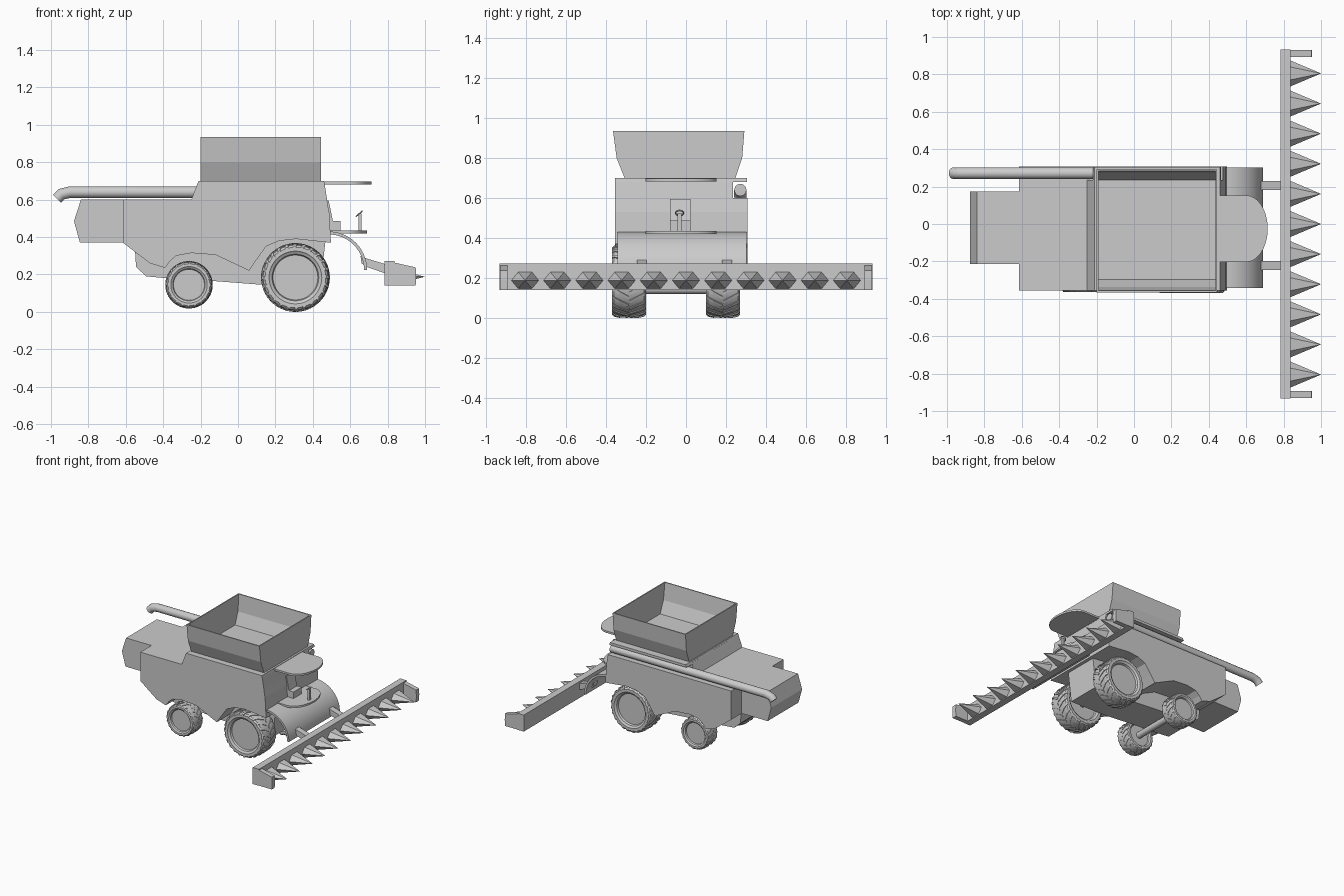
import bpy, bmesh
from math import sin, cos, pi, radians

if "Cube" in bpy.data.objects:
    bpy.data.objects.remove(bpy.data.objects["Cube"])


def make(name, verts, faces, smooth=None):
    me = bpy.data.meshes.new(name)
    me.from_pydata(verts, [], faces)
    bm = bmesh.new()
    bm.from_mesh(me)
    bmesh.ops.recalc_face_normals(bm, faces=bm.faces)
    bm.to_mesh(me)
    bm.free()
    ob = bpy.data.objects.new(name, me)
    bpy.context.collection.objects.link(ob)
    if smooth:
        bpy.ops.object.select_all(action='DESELECT')
        ob.select_set(True)
        bpy.context.view_layer.objects.active = ob
        bpy.ops.object.shade_smooth_by_angle(angle=radians(smooth))
    return ob


def loft(name, rings, smooth=None):
    """Skin closed rings of equal length and cap both ends."""
    n = len(rings[0])
    faces = [(k * n + i, k * n + (i + 1) % n, (k + 1) * n + (i + 1) % n, (k + 1) * n + i)
             for k in range(len(rings) - 1) for i in range(n)]
    faces += [tuple(range(n)), tuple(range((len(rings) - 1) * n, len(rings) * n))]
    return make(name, [v for r in rings for v in r], faces, smooth)


def prism_y(name, profile, y0, y1, smooth=None):
    return loft(name, [[(x, y, z) for x, z in profile] for y in (y0, y1)], smooth)


def box(name, x0, x1, y0, y1, z0, z1):
    return prism_y(name, [(x0, z0), (x1, z0), (x1, z1), (x0, z1)], y0, y1)


def plate(name, x0, x1, xmid, y0, y1, z0, z1):
    """Flat plate with a rounded front edge."""
    c, h = (y0 + y1) / 2, (y1 - y0) / 2
    pts = [(x0, y0)] + [(xmid + (x1 - xmid) * cos(a), c + h * sin(a))
                        for a in (-pi / 2 + pi * i / 20 for i in range(21))] + [(x0, y1)]
    return loft(name, [[(x, y, z) for x, y in pts] for z in (z0, z1)], 30)


# main body with wheel arches
prism_y("body_shell", [
    (-0.615, 0.60), (-0.615, 0.37), (-0.55, 0.32), (-0.47, 0.26), (-0.39, 0.235), (-0.365, 0.27),
    (-0.33, 0.30), (-0.25, 0.315), (-0.12, 0.305), (0.06, 0.22), (0.10, 0.28), (0.15, 0.35),
    (0.22, 0.38), (0.31, 0.39), (0.42, 0.378), (0.497, 0.37), (0.488, 0.53), (0.475, 0.60)], -0.355, 0.308)
prism_y("underbody", [
    (-0.61, 0.38), (-0.55, 0.32), (-0.545, 0.24), (-0.49, 0.19), (-0.38, 0.18), (-0.13, 0.165),
    (0.13, 0.145), (0.44, 0.14), (0.47, 0.40)], -0.19, 0.09)
prism_y("rear_hood", [(-0.60, 0.60), (-0.84, 0.60), (-0.877, 0.485), (-0.845, 0.37), (-0.60, 0.37)],
        -0.215, 0.175)
prism_y("upper_body", [(-0.25, 0.59), (-0.25, 0.60), (-0.215, 0.69), (0.462, 0.69), (0.478, 0.59)],
        -0.355, 0.235)
prism_y("deck_plate", [(-0.219, 0.68), (-0.21, 0.70), (0.46, 0.70), (0.464, 0.68)], -0.356, 0.305)

# open grain hopper: outer walls up, inner walls down
def rect(y0, y1, z, t=0.0):
    return [(-0.2 + t, y0 + t, z), (0.445 - t, y0 + t, z), (0.445 - t, y1 - t, z), (-0.2 + t, y1 - t, z)]

loft("grain_hopper", [
    rect(-0.305, 0.245, 0.695), rect(-0.347, 0.281, 0.80), rect(-0.365, 0.292, 0.935),
    rect(-0.365, 0.292, 0.935, 0.009), rect(-0.347, 0.281, 0.80, 0.009), rect(-0.305, 0.245, 0.705, 0.009)])

# unloading tube with bent spout
cu = bpy.data.curves.new("unloading_tube", 'CURVE')
cu.dimensions = '3D'
cu.bevel_depth = 0.031
cu.bevel_resolution = 4
cu.use_fill_caps = True
path = [(0.465, 0.64), (-0.90, 0.64), (-0.945, 0.629), (-0.968, 0.605)]
sp = cu.splines.new('POLY')
sp.points.add(len(path) - 1)
for p, (x, z) in zip(sp.points, path):
    p.co = (x, 0.272, z, 1)
tube = bpy.data.objects.new("unloading_tube", cu)
bpy.context.collection.objects.link(tube)
bpy.ops.object.select_all(action='DESELECT')
tube.select_set(True)
bpy.context.view_layer.objects.active = tube
bpy.ops.object.convert(target='MESH')
bpy.ops.object.shade_smooth_by_angle(angle=radians(40))

# operator station
plate("roof_plate", 0.44, 0.715, 0.60, -0.203, 0.153, 0.682, 0.697)
plate("floor_plate", 0.47, 0.69, 0.58, -0.203, 0.153, 0.42, 0.435)
prism_y("seat", [(0.47, 0.43), (0.548, 0.43), (0.548, 0.487), (0.507, 0.487), (0.485, 0.595), (0.47, 0.595)],
        -0.08, 0.022)
box("steering_column", 0.643, 0.66, -0.042, -0.022, 0.43, 0.525)
bpy.ops.mesh.primitive_torus_add(location=(0.648, -0.032, 0.525), rotation=(0, radians(-40), 0),
                                 major_radius=0.02, minor_radius=0.004, major_segments=20, minor_segments=6)
bpy.context.object.name = "steering_wheel"

# curved front cover sheet
def arc(t):
    return [(0.485 + (0.205 - t) * sin(a), 0.225 + (0.205 - t) * cos(a))
            for a in (pi / 2 * i / 14 for i in range(15))]

prism_y("front_cover", arc(0) + arc(0.016)[::-1], -0.342, 0.302, 30)

# wheels: turned tyre with chevron lugs
def wheel(name, x, y, z, R, w, rim, lugs):
    h = w / 2
    half = [(0.001, h * 0.7), (rim * 0.9, h * 0.7), (rim * 0.94, h * 0.88), (rim, h * 0.92),
            (rim * 1.06, h), (R * 0.88, h), (R * 0.94, h * 0.88), (R * 0.965, h * 0.6), (R * 0.97, 0.0)]
    prof = half + [(r, -o) for r, o in half[-2::-1]]
    n = 48
    loft(name + "_tyre", [[(x + r * cos(2 * pi * i / n), y + o, z + r * sin(2 * pi * i / n))
                           for i in range(n)] for r, o in prof], 35)
    verts, faces = [], []
    for side in (-1, 1):
        for k in range(lugs):
            a0 = 2 * pi * (k + (0.5 if side > 0 else 0)) / lugs
            b = len(verts)
            for r, o, sk in ((0.97, 0.03, 0), (0.965, 0.6, 0.16), (0.94, 0.88, 0.22), (0.88, 1.0, 0.25)):
                for da, rr in ((0, r - 0.03), (0.09, r - 0.03), (0.09, r + 0.03), (0, r + 0.03)):
                    a = a0 + sk + da
                    verts.append((x + R * rr * cos(a), y + side * h * o * (1.01 if o == 1 else 1),
                                  z + R * rr * sin(a)))
            for s in range(3):
                faces += [(b + s * 4 + i, b + s * 4 + (i + 1) % 4, b + s * 4 + 4 + (i + 1) % 4, b + s * 4 + 4 + i)
                          for i in range(4)]
            faces += [(b, b + 1, b + 2, b + 3), (b + 12, b + 13, b + 14, b + 15)]
    make(name + "_lugs", verts, faces)


for side, yf, yr in (("right", -0.285, -0.30), ("left", 0.185, 0.205)):
    wheel("front_wheel_" + side, 0.307, yf, 0.184, 0.184, 0.168, 0.133, 24)
    wheel("rear_wheel_" + side, -0.262, yr, 0.145, 0.127, 0.125, 0.092, 20)
for name, x, z in (("front_axle", 0.307, 0.184), ("rear_axle", -0.262, 0.145)):
    prism_y(name, [(x + 0.025 * cos(i * pi / 8), z + 0.025 * sin(i * pi / 8)) for i in range(16)],
            -0.29, 0.195, 30)

# header bar, support arms, end dividers and pointed snouts
box("header_bar", 0.783, 0.838, -0.932, 0.932, 0.14, 0.272)
for side, y in (("right", -0.222), ("left", 0.205)):
    prism_y("header_arm_" + side, [(0.655, 0.30), (0.69, 0.285), (0.79, 0.255), (0.79, 0.205),
                                   (0.69, 0.24), (0.66, 0.26)], y - 0.024, y + 0.024)
for side, s in (("right", -1), ("left", 1)):
    prism_y("header_end_" + side, [(0.83, 0.14), (0.95, 0.14), (0.953, 0.19), (0.95, 0.238), (0.83, 0.265)],
            s * 0.893, s * 0.93)
for k in range(11):
    y = (k - 5) * 0.161
    rings = [[(x, y + 0.072 * f * cos(i * pi / 3), 0.188 + 0.05 * f * sin(i * pi / 3)) for i in range(6)]
             for x, f in ((0.83, 1.0), (0.997, 0.02))]
    loft("header_snout_%02d" % (k + 1), rings, 30)
